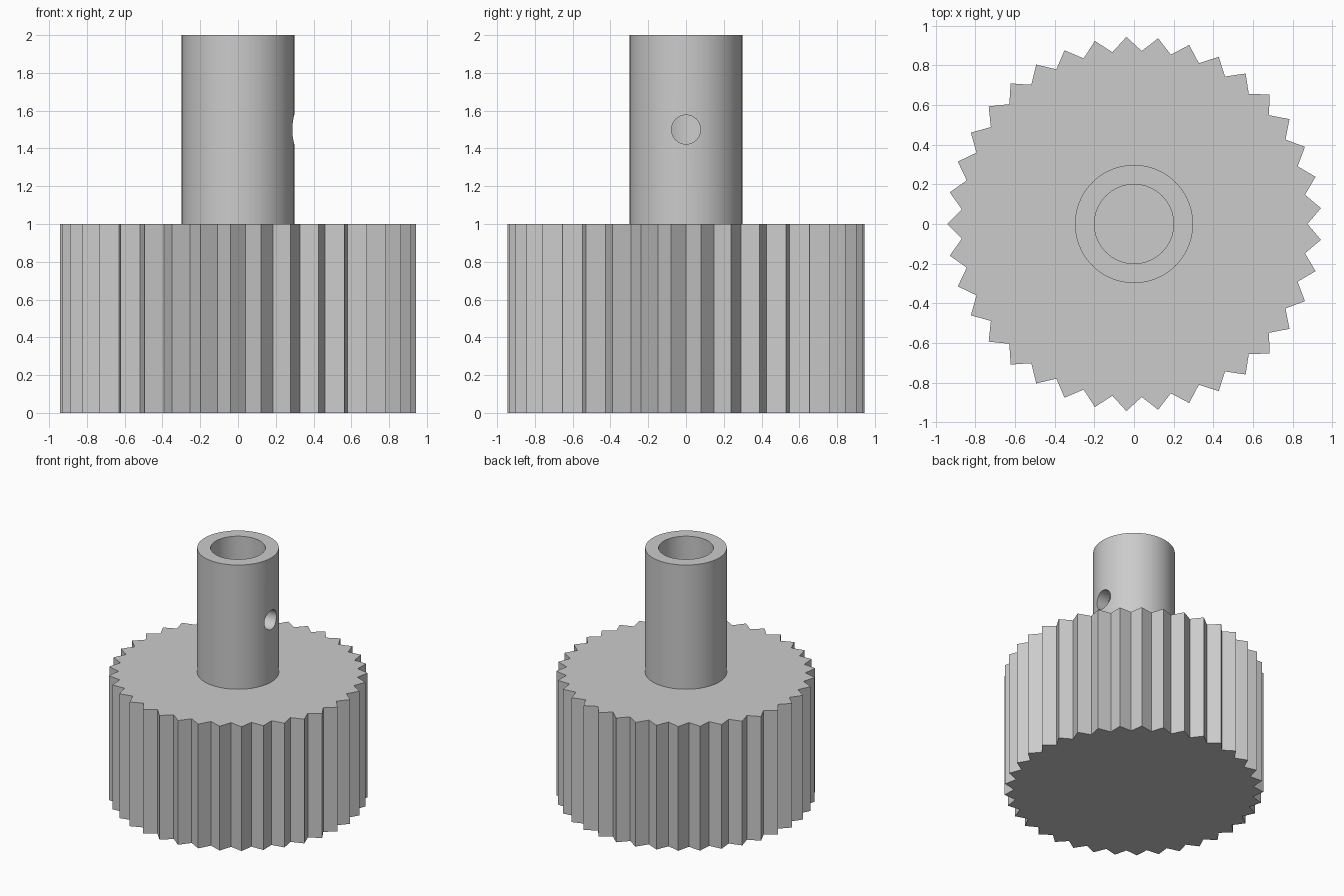
import bpy, bmesh
from math import pi, sin, cos, radians
from mathutils import Matrix, Vector

if "Cube" in bpy.data.objects:
    bpy.data.objects.remove(bpy.data.objects["Cube"])

TEETH = 37
TIP_R, ROOT_R = 0.945, 0.874
BASE_H, TOTAL_H = 1.0, 2.0
SHAFT_R, BORE_R, HOLE_R = 0.298, 0.2, 0.077

grey = bpy.data.materials.new("plain grey")
grey.use_nodes = True
colour = (0.6, 0.6, 0.6, 1)
grey.diffuse_color = colour
grey.node_tree.nodes["Principled BSDF"].inputs["Base Color"].default_value = colour


def make_object(name, bm):
    bmesh.ops.recalc_face_normals(bm, faces=bm.faces)
    mesh = bpy.data.meshes.new(name)
    bm.to_mesh(mesh)
    bm.free()
    mesh.materials.append(grey)
    obj = bpy.data.objects.new(name, mesh)
    bpy.context.collection.objects.link(obj)
    return obj


def ring(bm, radius, z, count):
    return [bm.verts.new((radius * cos(2 * pi * i / count),
                          radius * sin(2 * pi * i / count), z)) for i in range(count)]


# Toothed base: alternate tips and roots, with one tip pointing to -x
bm = bmesh.new()
outline = []
for i in range(2 * TEETH):
    r = ROOT_R if i % 2 else TIP_R
    a = pi + pi * i / TEETH
    outline.append(bm.verts.new((r * cos(a) + 0.0017, r * sin(a), 0)))
face = bm.faces.new(outline)
wall = bmesh.ops.extrude_face_region(bm, geom=[face])["geom"]
bmesh.ops.translate(bm, vec=(0, 0, BASE_H),
                    verts=[g for g in wall if isinstance(g, bmesh.types.BMVert)])
make_object("toothed_base", bm)

# Hollow shaft: a closed loop of four rings
bm = bmesh.new()
N = 72
rings = [ring(bm, r, z, N) for r, z in ((SHAFT_R, BASE_H), (SHAFT_R, TOTAL_H),
                                        (BORE_R, TOTAL_H), (BORE_R, BASE_H))]
for k in range(4):
    a, b = rings[k], rings[(k + 1) % 4]
    for i in range(N):
        j = (i + 1) % N
        bm.faces.new((a[i], a[j], b[j], b[i]))
shaft = make_object("hollow_shaft", bm)

# Set-screw hole through the +x wall of the shaft only
bm = bmesh.new()
bmesh.ops.create_cone(bm, cap_ends=True, segments=48, radius1=HOLE_R, radius2=HOLE_R,
                      depth=0.4, matrix=Matrix.Translation((0.3, 0, 1.5))
                      @ Matrix.Rotation(radians(90), 4, 'Y'))
cutter = make_object("screw_hole_cutter", bm)
cutter.hide_render = True

cut = shaft.modifiers.new("screw_hole", 'BOOLEAN')
cut.operation = 'DIFFERENCE'
cut.solver = 'EXACT'
cut.object = cutter
bpy.ops.object.select_all(action='DESELECT')
bpy.context.view_layer.objects.active = shaft
shaft.select_set(True)
bpy.ops.object.modifier_apply(modifier=cut.name)
bpy.data.objects.remove(cutter)

# Drop the hidden underside that rests on the base
bm = bmesh.new()
bm.from_mesh(shaft.data)
under = [f for f in bm.faces if f.normal.z < -0.99 and f.calc_center_median().z < BASE_H + 0.01]
bmesh.ops.delete(bm, geom=under, context='FACES')
bm.to_mesh(shaft.data)
bm.free()
bpy.ops.object.shade_smooth_by_angle(angle=radians(30))
